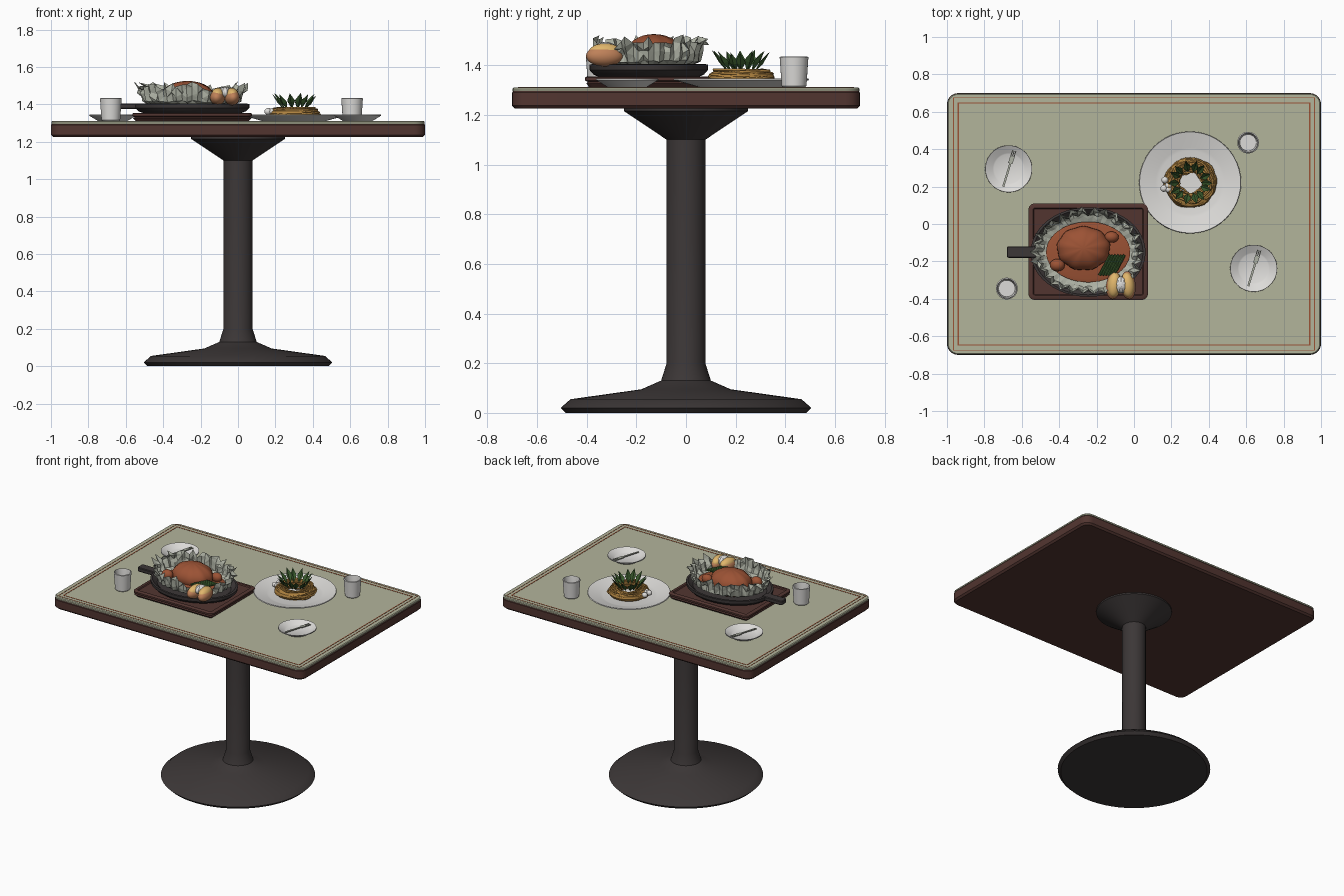
import bpy, bmesh, random
from math import sin, cos, pi, radians, exp
from mathutils import Vector, Matrix

random.seed(4)
cube = bpy.data.objects.get("Cube")
if cube:
    bpy.data.objects.remove(cube, do_unlink=True)


def material(name, r, g, b):
    m = bpy.data.materials.new(name)
    m.use_nodes = True
    m.diffuse_color = (r, g, b, 1)
    m.node_tree.nodes["Principled BSDF"].inputs["Base Color"].default_value = (r, g, b, 1)
    return m


WOOD = material("dark wood", .085, .036, .03)
SAGE = material("sage laminate", .45, .46, .33)
IRON = material("black iron", .045, .038, .038)
WHITE = material("white ceramic", .72, .71, .69)
FOIL = material("foil", .42, .44, .37)
MEAT = material("sauce brown", .33, .085, .035)
SKIN = material("potato skin", .52, .22, .1)
FLESH = material("potato flesh", .75, .47, .15)
PASTA = material("pasta", .42, .22, .05)
LEAF = material("leaf green", .04, .1, .025)


def finish(name, bm, mat, smooth=True, loc=(0, 0, 0), angle=35):
    bmesh.ops.recalc_face_normals(bm, faces=bm.faces)
    me = bpy.data.meshes.new(name)
    bm.to_mesh(me)
    bm.free()
    me.materials.append(mat)
    ob = bpy.data.objects.new(name, me)
    ob.location = loc
    bpy.context.collection.objects.link(ob)
    if smooth:
        bpy.ops.object.select_all(action='DESELECT')
        ob.select_set(True)
        bpy.context.view_layer.objects.active = ob
        bpy.ops.object.shade_smooth_by_angle(angle=radians(angle))
    return ob


def skin(bm, loops, caps=True):
    """Bridge successive rings of points and close both ends."""
    rings = [[bm.verts.new(p) for p in loop] for loop in loops]
    n = len(rings[0])
    for a, b in zip(rings, rings[1:]):
        for i in range(n):
            j = (i + 1) % n
            bm.faces.new((a[i], a[j], b[j], b[i]))
    if caps:
        bm.faces.new(rings[0][::-1])
        bm.faces.new(rings[-1])


def lathe(name, profile, mat, loc=(0, 0, 0), squash=1, n=48):
    bm = bmesh.new()
    skin(bm, [[(r * cos(2 * pi * i / n), r * squash * sin(2 * pi * i / n), z)
               for i in range(n)] for r, z in profile])
    return finish(name, bm, mat, loc=loc)


def slab(name, hx, hy, radius, levels, mat, loc=(0, 0, 0)):
    """Rounded rectangle lofted through (inset, height) levels."""
    bm = bmesh.new()
    loops = []
    for inset, z in levels:
        loop = []
        for q, (sx, sy) in enumerate(((1, 1), (-1, 1), (-1, -1), (1, -1))):
            for k in range(7):
                a = (q + k / 6) * pi / 2
                r = max(radius - inset, .004)
                loop.append((sx * (hx - inset - r) + r * cos(a),
                             sy * (hy - inset - r) + r * sin(a), z))
        loops.append(loop)
    skin(bm, loops)
    return finish(name, bm, mat, loc=loc)


def box(bm, center, size):
    bmesh.ops.create_cube(bm, size=1, matrix=Matrix.Translation(center) @ Matrix.Diagonal((*size, 1)))


def ball(name, center, scale, mat, ripple=0, turn=0):
    bm = bmesh.new()
    bmesh.ops.create_uvsphere(bm, u_segments=36, v_segments=16, radius=1)
    for v in bm.verts:
        a = Vector((v.co.x, v.co.y)).angle_signed(Vector((1, 0)), 0)
        v.co *= 1 + ripple * sin(9 * a) * Vector((v.co.x, v.co.y)).length
        v.co = Vector(c * s for c, s in zip(v.co, scale))
    bm.transform(Matrix.Rotation(radians(turn), 4, 'Z'))
    return finish(name, bm, mat, loc=center)


# Table
TOP = 1.31
lathe("pedestal", [(.485, 0), (.505, .02), (.465, .055), (.18, .095), (.1, .13), (.078, .2),
                   (.078, 1.1), (.25, 1.215), (.25, 1.228)], IRON, n=64)
slab("table_edge", 1, .7, .06, [(.012, 1.225), (0, 1.237), (0, 1.29), (.006, 1.298)], WOOD)
slab("table_surface", .998, .698, .058, [(0, 1.296), (0, 1.305), (.005, TOP)], SAGE)
for label, hx, hy, w in (("inner", .94, .647, .007), ("outer", .965, .675, .004)):
    bm = bmesh.new()
    for s in (-1, 1):
        box(bm, (0, s * hy, TOP), (2 * hx + w, w, .003))
        box(bm, (s * hx, 0, TOP), (w, 2 * hy + w, .003))
    finish(label + "_border_line", bm, MEAT, False)

# Sizzling pan on its wooden tray
slab("wooden_tray", .32, .258, .035, [(.02, TOP), (.004, 1.326), (.012, 1.332), (0, 1.338), (0, 1.35),
                                      (.008, 1.355), (.025, 1.355), (.03, 1.348)], WOOD, (-.245, -.148, 0))
PAN = Vector((-.245, -.15, 0))
lathe("iron_pan", [(.25, 1.35), (.285, 1.362), (.305, 1.38), (.307, 1.402), (.293, 1.404),
                   (.26, 1.38)], IRON, PAN, .78)
slab("pan_handle", .08, .031, .012, [(.004, 1.375), (0, 1.38), (0, 1.4), (.004, 1.405)], IRON, (-.6, -.15, 0))

# Crumpled foil bowl
bm = bmesh.new()
n = 60
loops = []
for t, r in ((0, .2), (.1, .235), (.2, .258), (.5, .265), (.78, .275), (1, .285)):
    loop = []
    for i in range(n):
        a = 2 * pi * i / n
        dip = 1 - .5 * exp(-((a - 5.35) / .35) ** 2)
        fold = (.012 * (-1) ** i + random.uniform(-.012, .012)) * (.4 + t)
        z = 1.395 + t * dip * (.108 + random.uniform(-.026, .022))
        loop.append(((r + fold) * cos(a), (r + fold) * .78 * sin(a), z))
    loops.append(loop)
skin(bm, loops, False)
bmesh.ops.triangulate(bm, faces=bm.faces)
finish("foil_bowl", bm, FOIL, False, PAN)

# Food in the pan
lathe("sauce", [(.2, 1.385), (.225, 1.412), (.2, 1.418)], MEAT, PAN, .72)
ball("meat_patty", (-.27, -.13, 1.44), (.142, .117, .085), MEAT, .025)
ball("left_meatball", (-.12, -.07, 1.44), (.038, .03, .032), MEAT)
ball("right_meatball", (-.41, -.22, 1.44), (.04, .033, .034), MEAT)
bm = bmesh.new()
for i in range(6):
    rot = Matrix.Rotation(radians(-28), 4, 'Z') @ Matrix.Rotation(pi / 2, 4, 'X')
    spot = Matrix.Translation((-.155 + i * .015, -.22, 1.447))
    bmesh.ops.create_cone(bm, cap_ends=True, segments=8, radius1=.008, radius2=.008,
                          depth=.125, matrix=spot @ rot)
finish("green_beans", bm, LEAF)
for label, s in (("left", 1), ("right", -1)):
    ball(label + "_potato_half", (-.07 + s * .039, -.328, 1.437), (.04, .075, .042), SKIN, turn=s * 6)
    ball(label + "_potato_flesh", (-.07 + s * .036, -.326, 1.452), (.036, .066, .036), FLESH, turn=s * 6)
ball("potato_butter", (-.07, -.325, 1.463), (.034, .045, .03), WHITE, .06)

# Plates with cutlery
DISH = [(.6, TOP), (.66, TOP + .004), (1, TOP + .03), (.99, TOP + .036), (.68, TOP + .014), (.62, TOP + .01)]


def plate(name, x, y, r):
    lathe(name, [(k * r, z) for k, z in DISH], WHITE, (x, y, 0))


plate("pasta_plate", .3, .222, .273)
for label, x, y in (("back", -.67, .295), ("front", .64, -.237)):
    plate(label + "_small_plate", x, y, .126)
    bm = bmesh.new()
    box(bm, (-.035, 0, 0), (.13, .011, .006))
    box(bm, (.05, 0, 0), (.04, .024, .006))
    for k in (-1, 0, 1):
        box(bm, (.085, k * .009, 0), (.036, .005, .006))
    fork = finish(label + "_fork", bm, FOIL, False, (x, y, 1.338))
    fork.rotation_euler = (0, 0, radians(73))

# Pasta nest
NEST = Vector((.3, .222, 0))
bm = bmesh.new()
for i in range(34):
    spread = random.uniform(-1, 1)
    R = .098 + .034 * spread
    z = 1.333 + (1 - spread * spread) ** .5 * random.uniform(.025, .046)
    tilt = Matrix.Rotation(random.uniform(-.08, .08), 4, 'X') @ Matrix.Rotation(random.uniform(-.08, .08), 4, 'Y')
    shift = Matrix.Translation((random.uniform(-.01, .01), random.uniform(-.01, .01), z))
    phase = random.uniform(0, 6)
    loops = []
    for k in range(37):
        a = 2 * pi * k / 36
        rr = R + .006 * sin(5 * a + phase)
        loops.append([shift @ tilt @ Vector(((rr + .006 * cos(b)) * cos(a), (rr + .006 * cos(b)) * .94 * sin(a),
                                             .006 * sin(b))) for b in (0, pi * .4, pi * .8, pi * 1.2, pi * 1.6)])
    skin(bm, loops, False)
finish("pasta_strands", bm, PASTA, loc=NEST, angle=80)
bm = bmesh.new()
skin(bm, [[((.1 + .035 * cos(b)) * cos(a * pi / 18), (.1 + .035 * cos(b)) * sin(a * pi / 18),
            1.35 + .026 * sin(b)) for a in range(36)] for b in [k * pi / 5 for k in range(11)]], False)
finish("pasta_heap", bm, PASTA, loc=NEST)

# Crown of leaves
bm = bmesh.new()
for i in range(14):
    turn = Matrix.Rotation(2 * pi * i / 14 + random.uniform(-.1, .1), 3, 'Z')
    lift = random.uniform(-.008, .006)
    pts = [(.058, 0, 1.375), (.083, .021, 1.418 + lift), (.12, 0, 1.457 + lift),
           (.083, -.021, 1.418 + lift), (.09, 0, 1.408 + lift)]
    root, left, tip, right, rib = [bm.verts.new(turn @ Vector(p)) for p in pts]
    for f in ((root, rib, left), (rib, tip, left), (root, right, rib), (rib, right, tip)):
        bm.faces.new(f)
finish("leaf_crown", bm, LEAF, False, NEST)
for i, (x, y) in enumerate(((.165, .235), (.185, .205), (.16, .19), (.185, .185))):
    ball("cheese_lump_%d" % (i + 1), (x, y, 1.362), (.019, .018, .018), WHITE)

# Cups
for label, x, y in (("back", .61, .435), ("front", -.68, -.345)):
    lathe(label + "_cup", [(.044, TOP), (.05, 1.316), (.057, 1.42), (.058, 1.432), (.052, 1.435),
                           (.05, 1.425), (.044, 1.34)], WHITE, (x, y, 0))
